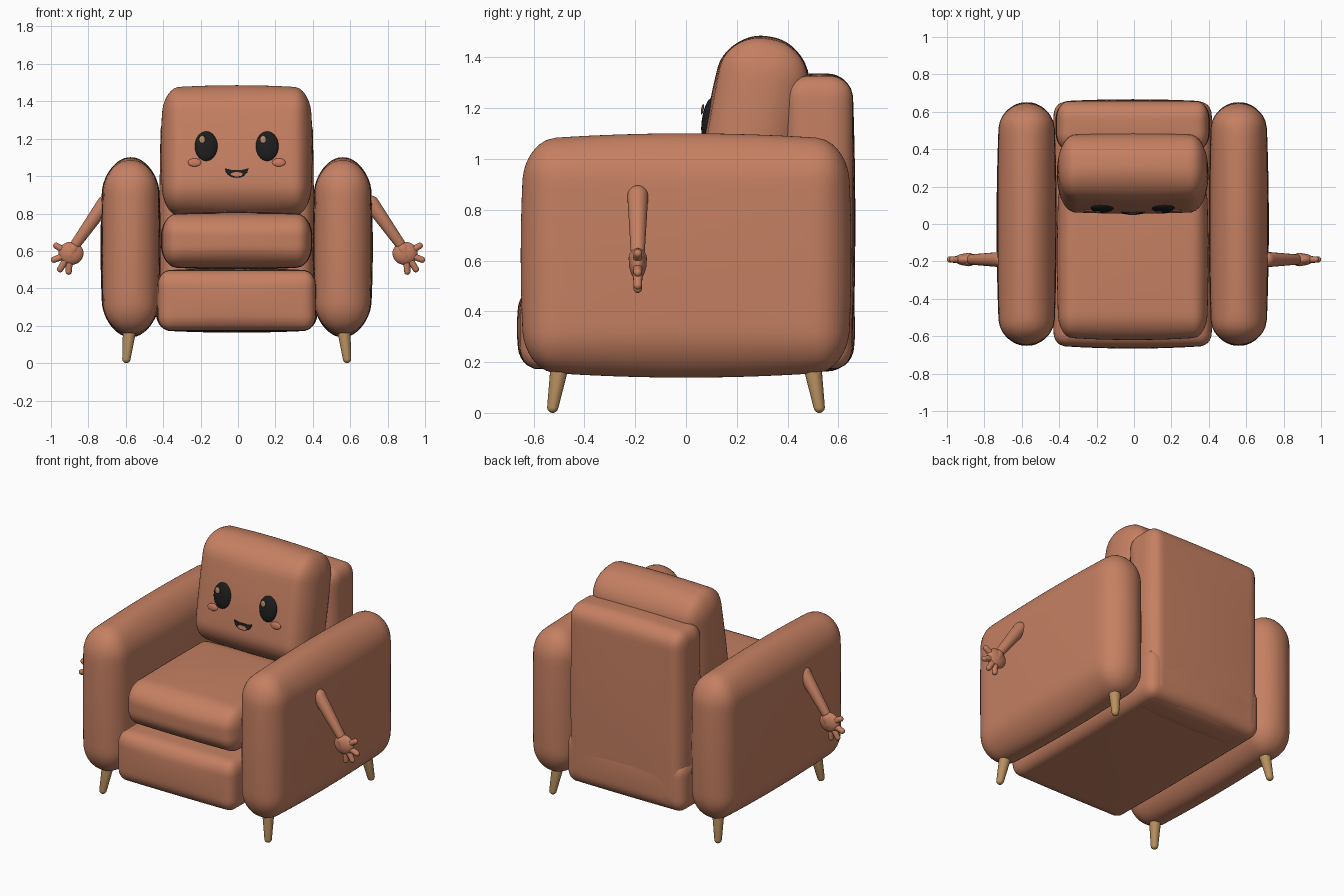
import bpy, bmesh, math
from mathutils import Vector, Matrix

if "Cube" in bpy.data.objects:
    bpy.data.objects.remove(bpy.data.objects["Cube"])

CX = -0.007          # centre line of the chair body
LEAN = math.radians(-10)


def material(name, rgb):
    m = bpy.data.materials.new(name)
    m.use_nodes = True
    m.diffuse_color = (*rgb, 1)
    m.node_tree.nodes["Principled BSDF"].inputs["Base Color"].default_value = (*rgb, 1)
    return m


LEATHER = material("terracotta leather", (0.56, 0.215, 0.122))
WOOD = material("light wood", (0.48, 0.28, 0.115))
BLACK = material("soft black", (0.012, 0.012, 0.012))
BLUSH = material("blush", (0.58, 0.19, 0.115))
GLINT = material("eye glint", (0.42, 0.25, 0.14))


def finish(name, bm, mat, smooth=True):
    bmesh.ops.recalc_face_normals(bm, faces=bm.faces[:])
    mesh = bpy.data.meshes.new(name)
    bm.to_mesh(mesh)
    bm.free()
    mesh.materials.append(mat)
    for p in mesh.polygons:
        p.use_smooth = smooth
    ob = bpy.data.objects.new(name, mesh)
    bpy.context.collection.objects.link(ob)
    return ob


def cushion(name, centre, half, radius, bulge, tilt=0.0):
    """Rounded box with a separate corner radius and puffiness per axis."""
    bm = bmesh.new()
    bmesh.ops.create_cube(bm, size=2)
    bmesh.ops.subdivide_edges(bm, edges=bm.edges[:], cuts=25, use_grid_fill=True)
    for v in bm.verts:
        inner, d = Vector(), Vector()
        for i in range(3):
            t = 0.4 * v.co[i] + 0.6 * math.sin(v.co[i] * math.pi / 2)
            p, lim = t * half[i], half[i] - radius[i]
            inner[i] = max(-lim, min(lim, p))
            d[i] = (p - inner[i]) / radius[i]
        d.normalize()
        p = Vector([inner[i] + d[i] * radius[i] for i in range(3)])
        u = [p[i] / half[i] for i in range(3)]
        for i in range(3):
            j, k = (i + 1) % 3, (i + 2) % 3
            p[i] += bulge[i] * u[i] * (1 - u[j] ** 2) * (1 - u[k] ** 2)
        v.co = p
    bm.transform(Matrix.Translation(centre) @ Matrix.Rotation(tilt, 4, "X"))
    return finish(name, bm, LEATHER)


def capsule(name, a, ra, b, rb, mat):
    """Tapered limb: the hull around two spheres."""
    bm = bmesh.new()
    for c, r in ((a, ra), (b, rb)):
        bmesh.ops.create_uvsphere(bm, u_segments=20, v_segments=12, radius=r,
                                  matrix=Matrix.Translation(c))
    bmesh.ops.delete(bm, geom=bm.faces[:], context="FACES_ONLY")
    bmesh.ops.delete(bm, geom=bm.edges[:], context="EDGES_FACES") if bm.edges else None
    hull = bmesh.ops.convex_hull(bm, input=bm.verts[:])
    loose = [v for v in bm.verts if not v.link_faces]
    bmesh.ops.delete(bm, geom=loose, context="VERTS")
    return finish(name, bm, mat)


def ellipsoid(name, centre, radii, mat, tilt=0.0):
    bm = bmesh.new()
    bmesh.ops.create_uvsphere(bm, u_segments=28, v_segments=16, radius=1)
    bm.transform(Matrix.Translation(centre) @ Matrix.Rotation(tilt, 4, "X")
                 @ Matrix.Diagonal((*radii, 1)))
    return finish(name, bm, mat)


# Upholstered body
cushion("base", (CX, 0, 0.335), (0.42, 0.65, 0.16), (0.06, 0.06, 0.08), (0.015, 0.016, 0.012))
cushion("seat_cushion", (CX, -0.18, 0.655), (0.395, 0.425, 0.14), (0.07, 0.12, 0.11), (0.01, 0.015, 0.015))
cushion("backrest", (CX, 0.525, 0.75), (0.405, 0.13, 0.575), (0.06, 0.09, 0.08), (0.008, 0.012, 0.012))
head = cushion("head_cushion", (CX, 0.27, 1.132), (0.39, 0.17, 0.34),
               (0.08, 0.155, 0.14), (0.015, 0.02, 0.015), LEAN)
bpy.context.view_layer.update()

# Armrests, legs, limbs and hands on both sides
FINGERS = {"thumb": (0.972, 0.628), "index_finger": (0.984, 0.553),
           "middle_finger": (0.951, 0.502), "little_finger": (0.905, 0.489)}
for side, s in (("left", 1), ("right", -1)):
    cushion(side + "_armrest", (CX + s * 0.567, 0, 0.62), (0.145, 0.635, 0.455),
            (0.14, 0.12, 0.16), (0.016, 0.016, 0.026))
    for end, e in (("front", -1), ("back", 1)):
        capsule(f"{side}_{end}_leg", (CX + s * 0.567, e * 0.49, 0.23), 0.04,
                (CX + s * 0.59, e * 0.525, 0.022), 0.022, WOOD)
    y = -0.19
    capsule(side + "_limb", (s * 0.712, y, 0.855), 0.041, (s * 0.865, y, 0.64), 0.028, LEATHER)
    capsule(side + "_palm", (s * 0.883, y, 0.61), 0.036, (s * 0.897, y, 0.578), 0.034, LEATHER)
    ellipsoid(side + "_hand", (s * 0.893, y, 0.587), (0.067, 0.033, 0.062), LEATHER)
    for finger, (x, z) in FINGERS.items():
        capsule(f"{side}_{finger}", (s * 0.9, y, 0.585), 0.02, (s * x, y, z), 0.0165, LEATHER)


# Face, placed on the front of the head cushion
def on_face(x, z, lift=0.0):
    hit, point, normal, index = head.ray_cast(Vector((x, -1, z)), Vector((0, 1, 0)))
    return point - Vector((0, lift, 0))


def face_plate(name, x, z, outline, lift, mat):
    """Thin flat plate lying on the face."""
    bm = bmesh.new()
    face = bm.faces.new([bm.verts.new((px, 0, pz)) for px, pz in outline])
    out = bmesh.ops.extrude_face_region(bm, geom=[face])
    moved = [g for g in out["geom"] if isinstance(g, bmesh.types.BMVert)]
    bmesh.ops.translate(bm, verts=moved, vec=(0, 0.009, 0))
    bm.transform(Matrix.Translation(on_face(x, z, lift)) @ Matrix.Rotation(LEAN, 4, "X"))
    return finish(name, bm, mat, smooth=False)


for side, s in (("left", 1), ("right", -1)):
    ex = CX + s * 0.163
    eye = on_face(ex, 1.16)
    ellipsoid(side + "_eye", eye, (0.061, 0.022, 0.08), BLACK, LEAN)
    ellipsoid(side + "_eye_glint", eye + Vector((-0.022, -0.021, 0.036)),
              (0.017, 0.005, 0.021), GLINT, LEAN)
    ellipsoid(side + "_eye_spark", eye + Vector((0.018, -0.018, -0.03)),
              (0.008, 0.006, 0.01), GLINT, LEAN)
    ellipsoid(side + "_cheek", on_face(CX + s * 0.225, 1.073), (0.036, 0.01, 0.022), BLUSH, LEAN)

arc = [math.pi * (1 + i / 16) for i in range(17)]
smile = [(0.062 * math.cos(a), 0.02 + 0.05 * math.sin(a)) for a in arc]
smile += [(0.03, 0.012), (-0.03, 0.012)]
face_plate("mouth", CX, 1.022, smile, 0.006, BLACK)
ring = [math.tau * i / 20 for i in range(20)]
tongue = [(0.032 * math.cos(a), 0.012 * math.sin(a)) for a in ring]
face_plate("tongue", CX, 1.01, tongue, 0.009, BLUSH)
